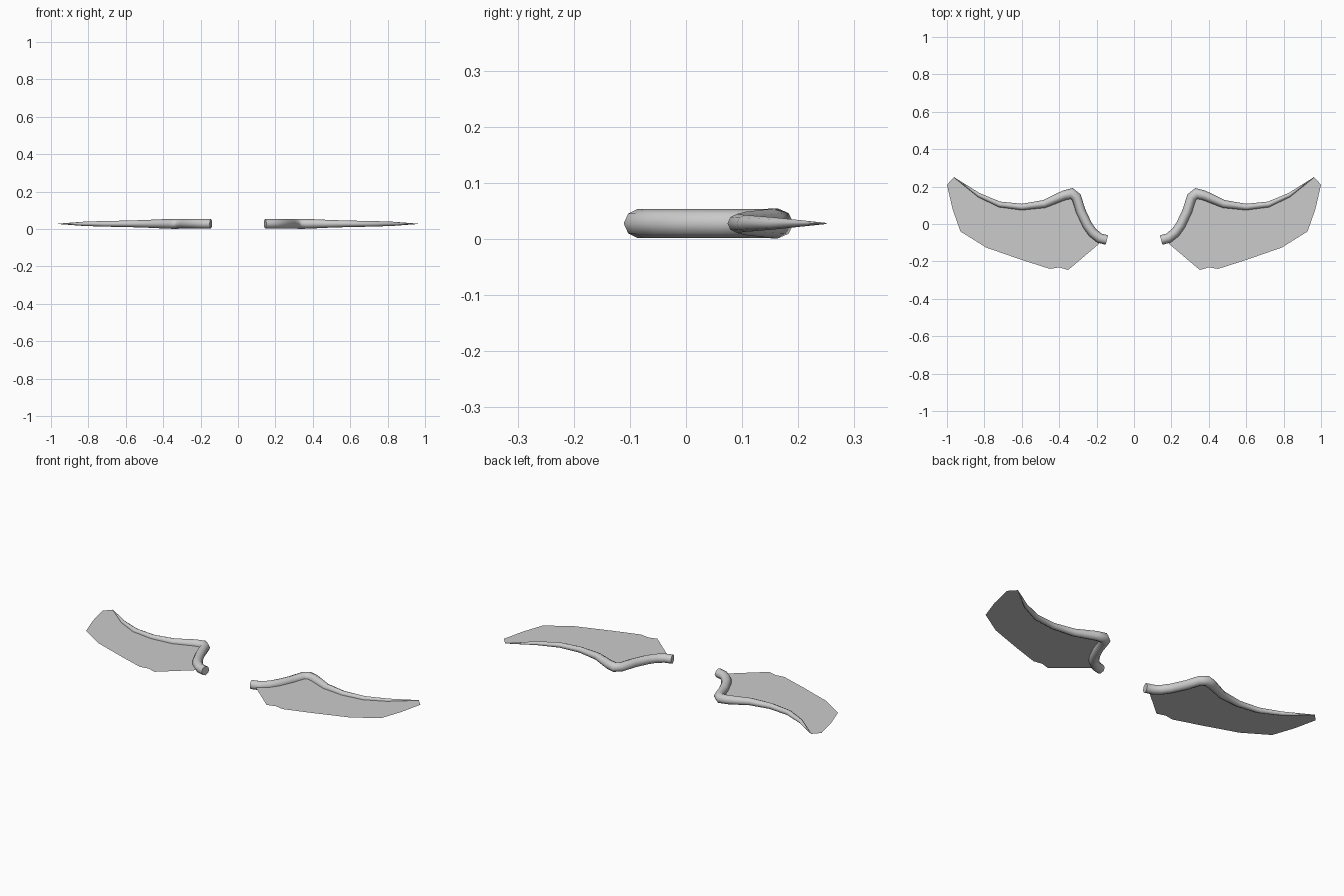
import bpy, bmesh, math
from mathutils import Vector

if "Cube" in bpy.data.objects:
    bpy.data.objects.remove(bpy.data.objects["Cube"])

MID_Z = 0.028

grey = bpy.data.materials.new("wing grey")
grey.diffuse_color = (0.6, 0.6, 0.6, 1)
grey.use_nodes = True
grey.node_tree.nodes["Principled BSDF"].inputs["Base Color"].default_value = grey.diffuse_color

# Leading spar: x, y, radius from the root to the wing tip
SPAR = [(0.145, -0.086, 0.026), (0.185, -0.075, 0.026), (0.222, -0.045, 0.026),
        (0.25, -0.005, 0.026), (0.285, 0.07, 0.026), (0.308, 0.143, 0.026),
        (0.334, 0.163, 0.027), (0.375, 0.153, 0.026), (0.48, 0.107, 0.021),
        (0.6, 0.091, 0.017), (0.72, 0.105, 0.015), (0.83, 0.155, 0.011),
        (0.963, 0.25, 0.001)]

# Trailing outline of the membrane, from the tip back to the root
TRAIL = [(1.0, 0.21), (0.97, 0.08), (0.928, -0.04), (0.79, -0.126),
         (0.6, -0.192), (0.45, -0.24), (0.4, -0.232), (0.352, -0.246), (0.18, -0.1)]


def finish(bm, name, smooth):
    """Turn a bmesh into an object mirrored across x = 0."""
    mesh = bpy.data.meshes.new(name)
    bm.to_mesh(mesh)
    bm.free()
    mesh.materials.append(grey)
    obj = bpy.data.objects.new(name, mesh)
    bpy.context.collection.objects.link(obj)
    for poly in mesh.polygons:
        poly.use_smooth = smooth and len(poly.vertices) == 4
    mod = obj.modifiers.new("Mirror", 'MIRROR')
    mod.use_mirror_merge = False
    return obj


# Tapered eight-sided spar, mitred at every bend
bm = bmesh.new()
SIDES = 8
pts = [Vector((x, y, MID_Z)) for x, y, r in SPAR]
rings = []
for i, p in enumerate(pts):
    back = (p - pts[max(i - 1, 0)]).normalized()
    ahead = (pts[min(i + 1, len(pts) - 1)] - p).normalized()
    axis = (back + ahead).normalized()
    across = Vector((-axis.y, axis.x, 0))
    half = back.angle(ahead) / 2 if 0 < i < len(pts) - 1 else 0
    ring = []
    for k in range(SIDES):
        a = 2 * math.pi * k / SIDES
        r = SPAR[i][2] * (0.96 if k % 2 else 1)
        ring.append(bm.verts.new(p + across * (r * math.cos(a) / math.cos(half))
                                 + Vector((0, 0, r * math.sin(a)))))
    rings.append(ring)
for a, b in zip(rings, rings[1:]):
    for k in range(SIDES):
        n = (k + 1) % SIDES
        bm.faces.new((a[k], a[n], b[n], b[k]))
bm.faces.new(rings[0])
bm.faces.new(rings[-1][::-1])
bmesh.ops.recalc_face_normals(bm, faces=bm.faces)
finish(bm, "wing_spars", True)

# Flat membrane hanging from the spar centre line
bm = bmesh.new()
outline = [(x, y) for x, y, r in SPAR] + TRAIL
face = bm.faces.new([bm.verts.new((x, y, MID_Z)) for x, y in outline])
face.normal_update()
if face.normal.z < 0:
    face.normal_flip()
bmesh.ops.triangulate(bm, faces=[face])
finish(bm, "wing_membranes", False)
